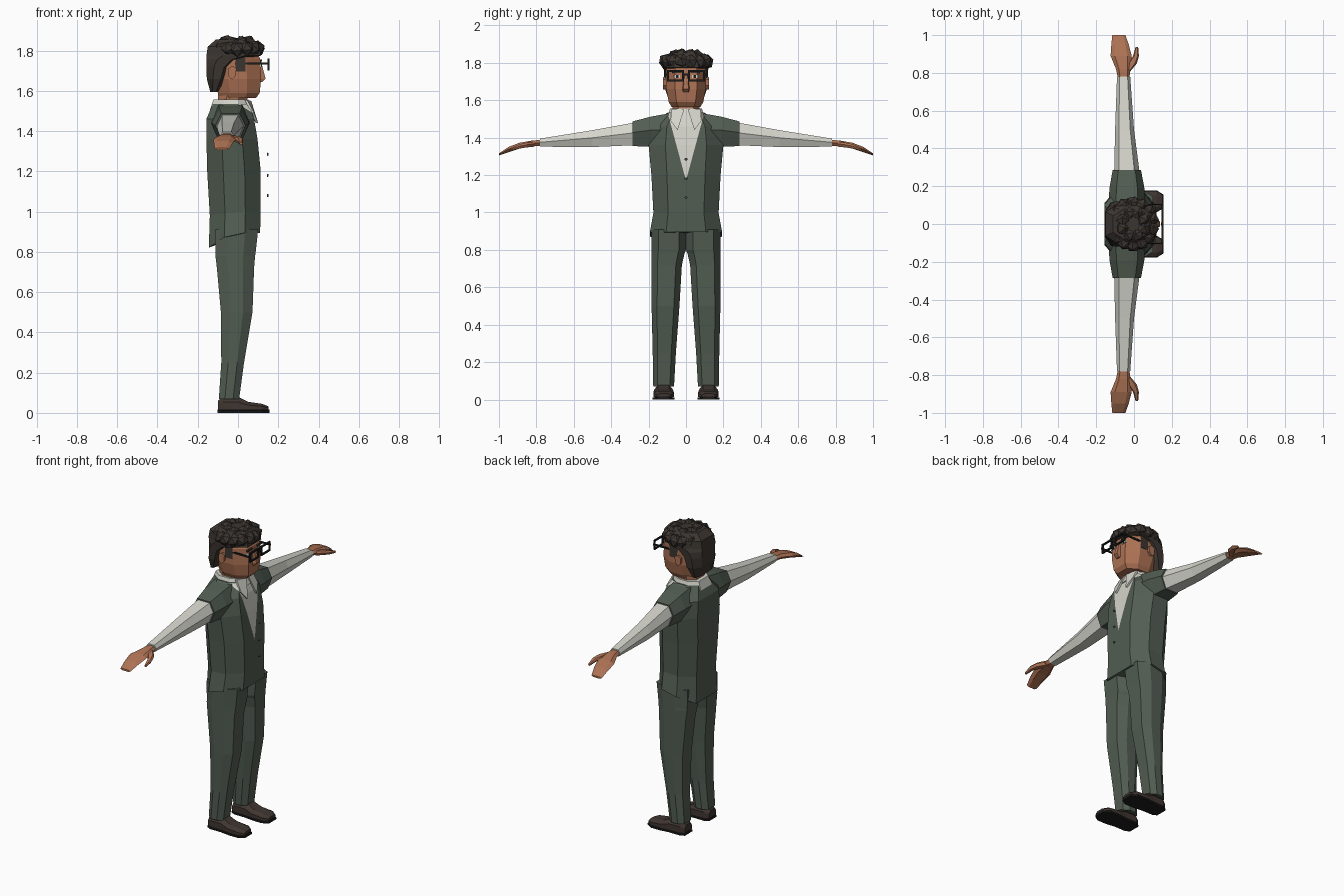
import bpy, bmesh, math, random
from mathutils import Vector, Matrix

if "Cube" in bpy.data.objects:
    bpy.data.objects.remove(bpy.data.objects["Cube"])

random.seed(4)


def mat(name, rgb):
    m = bpy.data.materials.new(name)
    m.diffuse_color = (*rgb, 1)
    m.use_nodes = True
    m.node_tree.nodes["Principled BSDF"].inputs["Base Color"].default_value = m.diffuse_color
    return m


GREEN = mat("suit green", (0.085, 0.11, 0.085))
WHITE = mat("shirt white", (0.66, 0.66, 0.60))
SKIN = mat("skin", (0.42, 0.17, 0.09))
HAIR = mat("hair brown", (0.045, 0.036, 0.030))
SHOE = mat("shoe brown", (0.050, 0.036, 0.030))
BLACK = mat("black", (0.012, 0.012, 0.012))
GREY = mat("button grey", (0.12, 0.13, 0.12))


def finish(bm, name, *mats):
    bmesh.ops.recalc_face_normals(bm, faces=bm.faces[:])
    me = bpy.data.meshes.new(name)
    bm.to_mesh(me)
    bm.free()
    for m in mats:
        me.materials.append(m)
    ob = bpy.data.objects.new(name, me)
    bpy.context.collection.objects.link(ob)
    return ob


def loft_bm(rings):
    bm = bmesh.new()
    vs = [[bm.verts.new(p) for p in r] for r in rings]
    n = len(vs[0])
    for a, b in zip(vs, vs[1:]):
        for i in range(n):
            j = (i + 1) % n
            bm.faces.new((a[i], a[j], b[j], b[i]))
    bm.faces.new(vs[0])
    bm.faces.new(vs[-1])
    bmesh.ops.recalc_face_normals(bm, faces=bm.faces[:])
    return bm


def loft(name, rings, m):
    return finish(loft_bm(rings), name, m)


def ring(z, xb, xf, w, yc=0, cf=0.55, cb=0.55, dz=0):
    """Eight-sided horizontal section; dz lowers the back."""
    xm, xn = xb + (xf - xb) * 0.7, xb + (xf - xb) * 0.3
    half = [(xf, cf * w, 0), (xm, w, 0), (xn, w, 0.3 * dz), (xb, cb * w, dz)]
    pts = half + [(x, -y, d) for x, y, d in reversed(half)]
    return [Vector((x, yc + y, z + d)) for x, y, d in pts]


def yring(y, x0, x1, z0, z1, drop=0.3):
    """Six-sided section across an arm."""
    xm, zm = (x0 + x1) / 2, z0 + (z1 - z0) * 0.55
    e = (x1 - x0) * drop
    return [Vector(p) for p in ((x0, y, zm), (xm - e, y, z1), (xm + e, y, z1),
                                (x1, y, zm), (xm + e, y, z0), (xm - e, y, z0))]


def box(name, c, size, m, rot=None):
    bm = bmesh.new()
    bmesh.ops.create_cube(bm, size=1, matrix=Matrix.Translation(c) @ (rot or Matrix())
                          @ Matrix.Diagonal((*size, 1)))
    return finish(bm, name, m)


# Vest, with the shirt opening cut into its front as a V
bm = loft_bm([ring(0.895, -0.145, 0.11, 0.193, dz=-0.075),
              ring(1.0, -0.14, 0.112, 0.174, dz=-0.02),
              ring(1.2, -0.153, 0.113, 0.185),
              ring(1.36, -0.157, 0.097, 0.2),
              ring(1.46, -0.157, 0.08, 0.186),
              ring(1.535, -0.125, 0.055, 0.098, cf=0.7)])
V_Z, V_SLOPE = 1.17, 3.7
for s in (1, -1):
    fs = [f for f in bm.faces if f.normal.x > 0.3]
    geom = fs + list({e for f in fs for e in f.edges}) + list({v for f in fs for v in f.verts})
    bmesh.ops.bisect_plane(bm, geom=geom, plane_co=(0, 0, V_Z), plane_no=(0, s * V_SLOPE, -1))
# centre line splits the V
fs = [f for f in bm.faces if f.normal.x > 0.3]
geom = fs + list({e for f in fs for e in f.edges}) + list({v for f in fs for v in f.verts})
bmesh.ops.bisect_plane(bm, geom=geom, plane_co=(0, 0, 0), plane_no=(0, 1, 0))
for f in bm.faces:
    c = f.calc_center_median()
    f.material_index = int(f.normal.x > 0.3 and c.z > V_Z + abs(c.y) * V_SLOPE)
finish(bm, "vest", GREEN, WHITE)

# Collar and neck
loft("collar", [ring(1.505, -0.14, 0.072, 0.1), ring(1.557, -0.122, 0.052, 0.085)], WHITE)
loft("neck", [ring(1.5, -0.1, 0.04, 0.07), ring(1.6, -0.1, 0.05, 0.075)], SKIN)

for s, side in ((1, "left"), (-1, "right")):
    def arm(name, rows, m):
        loft(side + name, [yring(s * r[0], *r[1:]) for r in rows], m)

    # Collar leaf
    bm = bmesh.new()
    pts = [(0.066, 0.01, 1.55), (0.045, 0.078, 1.555), (0.080, 0.082, 1.49), (0.100, 0.045, 1.44)]
    front = [bm.verts.new((x, s * y, z)) for x, y, z in pts]
    back = [bm.verts.new((x - 0.012, s * y, z)) for x, y, z in pts]
    bm.faces.new(front)
    bm.faces.new(back[::-1])
    for i in range(4):
        j = (i + 1) % 4
        bm.faces.new((front[i], front[j], back[j], back[i]))
    finish(bm, side + "_collar_leaf", WHITE)

    # Arm: cap sleeve, shirt sleeve, hand, thumb
    arm("_cap_sleeve", [(0.09, -0.135, 0.06, 1.34, 1.53), (0.19, -0.13, 0.055, 1.352, 1.512),
                        (0.285, -0.113, 0.037, 1.355, 1.487)], GREEN)
    arm("_shirt_sleeve", [(0.27, -0.105, 0.03, 1.36, 1.482), (0.5, -0.1, 0.0, 1.35, 1.44),
                          (0.78, -0.09, -0.02, 1.352, 1.395)], WHITE)
    arm("_hand", [(0.77, -0.085, -0.025, 1.356, 1.388), (0.82, -0.095, -0.018, 1.354, 1.385),
                  (0.89, -0.124, -0.012, 1.342, 1.373), (0.95, -0.12, -0.028, 1.322, 1.35),
                  (1.0, -0.115, -0.045, 1.305, 1.316)], SKIN)
    arm("_thumb", [(0.81, -0.055, -0.018, 1.352, 1.38), (0.85, -0.035, 0.015, 1.348, 1.374),
                   (0.89, -0.005, 0.026, 1.342, 1.365), (0.937, 0.008, 0.022, 1.332, 1.345)], SKIN)

    # Trouser leg: height, back, front, inner, outer
    leg = [(0.07, -0.095, 0.006, 0.064, 0.175), (0.25, -0.083, 0.03, 0.054, 0.178),
           (0.5, -0.085, 0.072, 0.035, 0.184), (0.72, -0.105, 0.08, 0.022, 0.185),
           (0.78, -0.112, 0.085, 0.008, 0.185), (0.8, -0.112, 0.088, 0, 0.185),
           (0.91, -0.115, 0.1, 0, 0.185)]
    loft(side + "_trouser_leg", [ring(z, b, f, (o - i) / 2, s * (o + i) / 2, 0.6, 0.6)
                                 for z, b, f, i, o in leg], GREEN)

    # Shoe and sole: x, half width, top height
    def shoe(name, rows, z0, m):
        loft(side + name, [[Vector((x, s * 0.12 + y * w, z)) for y, z in
                            ((-1, z0), (1, z0), (1, z0 + (h - z0) * 0.6), (0.55, h),
                             (-0.55, h), (-1, z0 + (h - z0) * 0.6))] for x, w, h in rows], m)

    shoe("_shoe", [(-0.1, 0.035, 0.06), (-0.075, 0.048, 0.08), (0.0, 0.05, 0.08),
                   (0.05, 0.055, 0.055), (0.12, 0.055, 0.045), (0.152, 0.034, 0.032)], 0.014, SHOE)
    shoe("_sole", [(-0.102, 0.037, 0.016), (-0.075, 0.05, 0.016), (0.0, 0.05, 0.016),
                   (0.06, 0.058, 0.016), (0.12, 0.058, 0.016), (0.157, 0.035, 0.016)], 0, BLACK)

    # Face details
    loft(side + "_ear", [[Vector((x * k - 0.028, s * y, z * k + 1.69)) for x, z in
                          ((-0.02, -0.018), (0, -0.034), (0.018, -0.012), (0.02, 0.022),
                           (0, 0.034), (-0.022, 0.02))] for y, k in ((0.095, 0.8), (0.124, 1))], SKIN)
    box(side + "_eye_white", (0.113, s * 0.048, 1.727), (0.008, 0.034, 0.016), WHITE)
    box(side + "_pupil", (0.116, s * 0.046, 1.727), (0.006, 0.014, 0.016), BLACK)
    box(side + "_eyebrow", (0.114, s * 0.05, 1.752), (0.009, 0.05, 0.01), HAIR)

    # Glasses rim and temple
    for z in (1.706, 1.757):
        box(side + "_rim_bar", (0.151, s * 0.056, z), (0.01, 0.088, 0.009), BLACK)
    for y in (0.016, 0.096):
        box(side + "_rim_post", (0.151, s * y, 1.7315), (0.01, 0.009, 0.06), BLACK)
    box(side + "_temple", (0.07, s * 0.103, 1.737), (0.17, 0.007, 0.01), BLACK)

box("glasses_bridge", (0.151, 0, 1.738), (0.009, 0.03, 0.009), BLACK)

# Head
loft("head", [ring(1.565, -0.09, 0.09, 0.078), ring(1.59, -0.1, 0.108, 0.092),
              ring(1.66, -0.12, 0.115, 0.106), ring(1.76, -0.12, 0.11, 0.106),
              ring(1.82, -0.1, 0.08, 0.085)], SKIN)
# Nose
loft("nose", [[Vector(p) for p in ((0.1, -w, z), (x, -w * 0.6, z), (x, w * 0.6, z), (0.1, w, z))]
              for z, x, w in ((1.643, 0.12, 0.02), (1.66, 0.137, 0.023), (1.745, 0.115, 0.012))], SKIN)

# Hair shell over the back and crown
loft("hair_shell", [ring(1.595, -0.138, -0.098, 0.09), ring(1.66, -0.155, -0.055, 0.112),
                    ring(1.72, -0.157, -0.03, 0.116), ring(1.755, -0.157, 0.02, 0.118),
                    ring(1.775, -0.157, 0.115, 0.12), ring(1.82, -0.15, 0.105, 0.115),
                    ring(1.855, -0.11, 0.08, 0.08)], HAIR)
box("left_sideburn", (0.012, 0.104, 1.735), (0.05, 0.008, 0.08), HAIR)
box("right_sideburn", (0.012, -0.104, 1.735), (0.05, 0.008, 0.08), HAIR)

# Curls: a wide low ring and a small high ring of faceted lumps
bm = bmesh.new()
for n, z, rx, ry, r in ((14, 1.808, 0.1, 0.108, 0.042), (8, 1.836, 0.06, 0.062, 0.04)):
    for i in range(n):
        a = 2 * math.pi * (i + 0.5) / n
        p = Vector((rx * math.cos(a) - 0.005, ry * math.sin(a), z + random.uniform(-0.004, 0.004)))
        rot = Matrix.Rotation(random.uniform(0, 3), 4, 'Z') @ Matrix.Rotation(random.uniform(0, 3), 4, 'X')
        bmesh.ops.create_icosphere(bm, subdivisions=1, radius=r, matrix=Matrix.Translation(p) @ rot)
finish(bm, "hair_curls", HAIR)

# Buttons in front of the vest
for z in (1.285, 1.18, 1.08):
    bm = bmesh.new()
    bmesh.ops.create_cone(bm, cap_ends=True, segments=8, radius1=0.008, radius2=0.006, depth=0.008,
                          matrix=Matrix.Translation((0.148, 0, z)) @ Matrix.Rotation(math.pi / 2, 4, 'Y'))
    finish(bm, "button", GREY)
